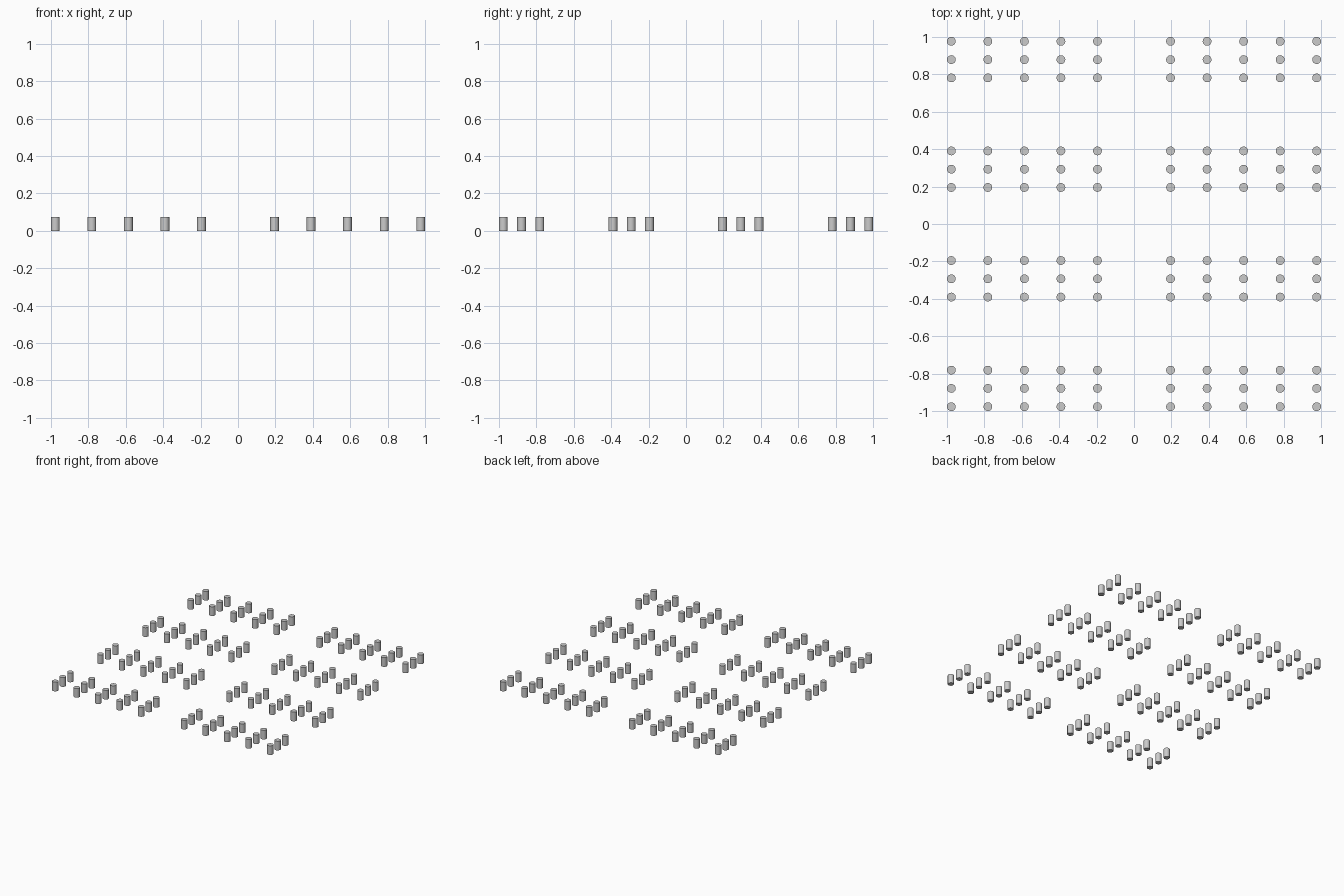
import bpy

if "Cube" in bpy.data.objects:
    bpy.data.objects.remove(bpy.data.objects["Cube"])

RADIUS = 0.0234
HEIGHT = 0.075
PITCH = (1.0 - RADIUS) / 10      # y spacing between pegs; columns are two apart

# Peg: one round capped cylinder standing on the floor
bpy.ops.mesh.primitive_cylinder_add(vertices=24, radius=RADIUS, depth=HEIGHT,
                                    location=(0, 0, HEIGHT / 2))
peg = bpy.context.object
bpy.ops.object.shade_smooth_by_angle()

# Grid positions, mirrored about both axes, with the walkways left empty
columns = [side * n * PITCH for side in (-1, 1) for n in (2, 4, 6, 8, 10)]
rows = [side * n * PITCH for side in (-1, 1) for n in (2, 3, 4, 8, 9, 10)]

# Pegs: linked copies sharing one mesh
for i, x in enumerate(columns):
    for j, y in enumerate(rows):
        part = peg if i == j == 0 else peg.copy()
        part.name = f"peg_{i + 1}_{j + 1}"
        part.location = (x, y, HEIGHT / 2)
        if part is not peg:
            bpy.context.collection.objects.link(part)
